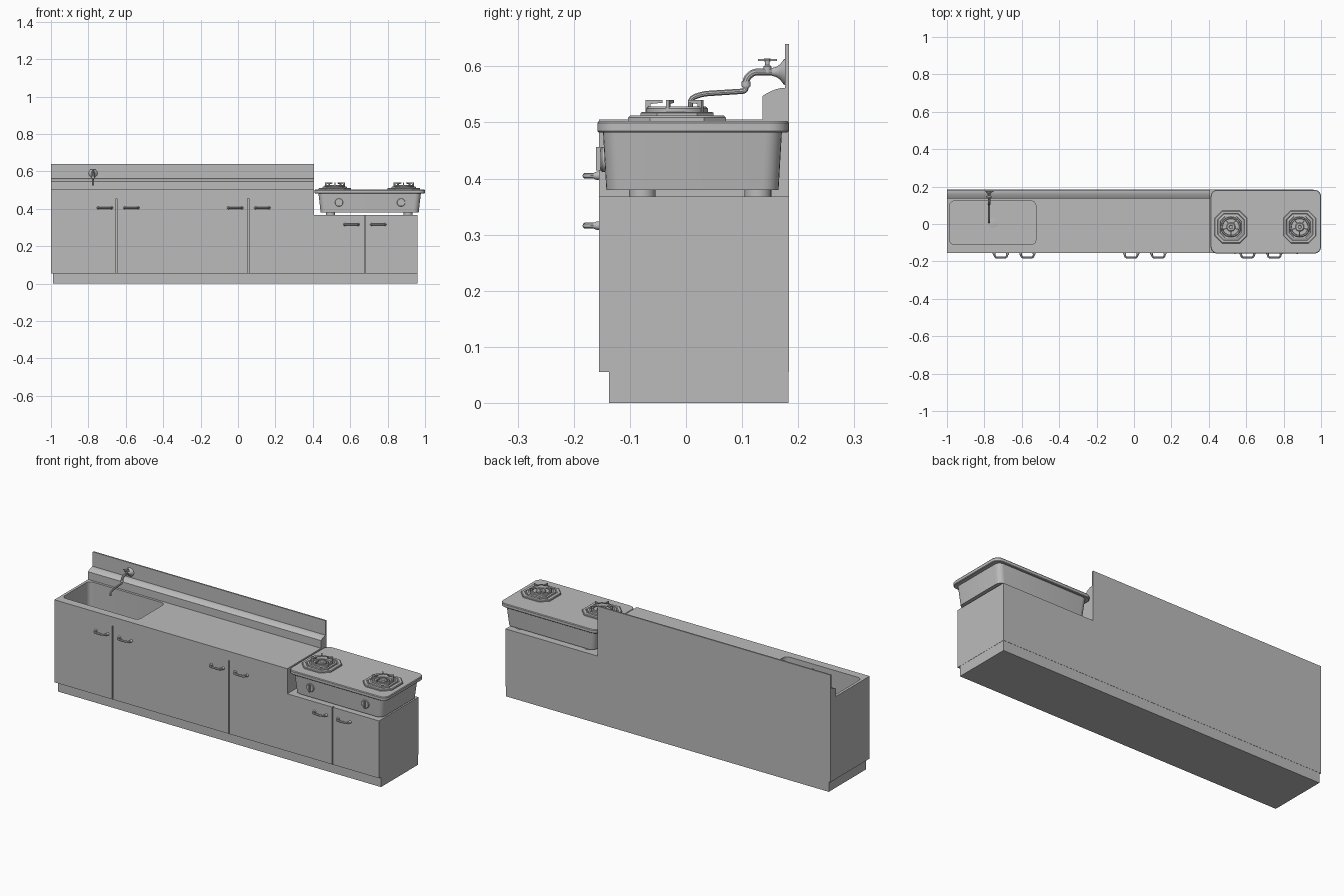
import bpy
import bmesh
from math import sin, cos, pi, radians
from mathutils import Vector, Matrix

cube = bpy.data.objects.get("Cube")
if cube:
    bpy.data.objects.remove(cube, do_unlink=True)

grey = bpy.data.materials.new("steel grey")
grey.use_nodes = True
GREY = (0.5, 0.5, 0.5, 1)
grey.diffuse_color = GREY
grey.node_tree.nodes["Principled BSDF"].inputs["Base Color"].default_value = GREY
parts = []


def add(name, data):
    data.materials.append(grey)
    ob = bpy.data.objects.new(name, data)
    bpy.context.collection.objects.link(ob)
    parts.append(ob)
    return ob


def loft(name, rings, closed=False):
    """Skin a list of equal-length point rings; cap the ends unless closed."""
    bm = bmesh.new()
    rows = [[bm.verts.new(p) for p in ring] for ring in rings]
    n = len(rows[0])
    pairs = list(zip(rows, rows[1:]))
    if closed:
        pairs.append((rows[-1], rows[0]))
    else:
        bm.faces.new(rows[0])
        bm.faces.new(rows[-1])
    for a, b in pairs:
        for i in range(n):
            j = (i + 1) % n
            bm.faces.new((a[i], a[j], b[j], b[i]))
    bmesh.ops.recalc_face_normals(bm, faces=bm.faces)
    me = bpy.data.meshes.new(name)
    bm.to_mesh(me)
    bm.free()
    return add(name, me)


def rect(x0, x1, y0, y1, z, r=0.0, seg=6):
    """Rectangle ring at height z, with corners of radius r (seg=1 chamfers)."""
    if r == 0:
        return [(x0, y0, z), (x1, y0, z), (x1, y1, z), (x0, y1, z)]
    corners = ((x1 - r, y1 - r), (x0 + r, y1 - r), (x0 + r, y0 + r), (x1 - r, y0 + r))
    return [(cx + r * cos(a), cy + r * sin(a), z)
            for q, (cx, cy) in enumerate(corners)
            for a in ((q + k / seg) * pi / 2 for k in range(seg + 1))]


def box(name, x0, x1, y0, y1, z0, z1):
    return loft(name, [rect(x0, x1, y0, y1, z) for z in (z0, z1)])


def lathe(name, centre, profile, axis="Z", closed=False, seg=28):
    """Revolve (radius, height) pairs about an axis through centre."""
    rings = [[(r * cos(t), r * sin(t), h) for t in (2 * pi * i / seg for i in range(seg))]
             for r, h in profile]
    ob = loft(name, rings, closed)
    turn = Matrix.Rotation(pi / 2, 4, "X") if axis == "-Y" else Matrix()
    ob.data.transform(Matrix.Translation(centre) @ turn)
    return ob


def tube(name, points, radius):
    """Round pipe through points, with softened corners."""
    pts = [Vector(p) for p in points]
    path = [pts[0]]
    for a, b, c in zip(pts, pts[1:], pts[2:]):
        s = min((a - b).length, (c - b).length) * 0.45
        s = min(s, radius * 2)
        p, q = b + (a - b).normalized() * s, b + (c - b).normalized() * s
        path += [p.lerp(b, t).lerp(b.lerp(q, t), t) for t in (0, 0.33, 0.67, 1)]
    path.append(pts[-1])
    cu = bpy.data.curves.new(name, "CURVE")
    cu.dimensions = "3D"
    cu.bevel_depth, cu.bevel_resolution, cu.use_fill_caps = radius, 3, True
    sp = cu.splines.new("POLY")
    sp.points.add(len(path) - 1)
    for pt, co in zip(sp.points, path):
        pt.co = (*co, 1)
    tmp = bpy.data.objects.new(name, cu)
    bpy.context.collection.objects.link(tmp)
    me = bpy.data.meshes.new_from_object(tmp.evaluated_get(bpy.context.evaluated_depsgraph_get()))
    bpy.data.objects.remove(tmp, do_unlink=True)
    me.materials.clear()
    return add(name, me)


def cut(target, cutter):
    """Subtract cutter from target, then discard the cutter."""
    cutter.hide_render = True
    mod = target.modifiers.new("cut", "BOOLEAN")
    mod.operation, mod.solver, mod.object = "DIFFERENCE", "EXACT", cutter
    bpy.context.view_layer.objects.active = target
    bpy.ops.object.modifier_apply(modifier=mod.name)
    parts.remove(cutter)
    bpy.data.objects.remove(cutter, do_unlink=True)


FRONT, BACK, STEP, END = -0.155, 0.184, 0.406, 0.96
KICK, TOP, LOW = 0.055, 0.505, 0.368

# Cabinets and recessed plinth
box("plinth", -0.99, END - 0.001, -0.137, BACK - 0.001, 0, KICK)
sink_cabinet = box("sink_cabinet", -1, STEP, FRONT, BACK, KICK, TOP)
stove_cabinet = box("stove_cabinet", STEP, END, FRONT, BACK, KICK, LOW)

# Sink basin and door gaps
cut(sink_cabinet, loft("basin_cutter", [rect(-0.985, -0.525, -0.11, 0.123, z, 0.025)
                                        for z in (0.36, 0.6)]))
for cabinet, x, top in ((sink_cabinet, -0.65, 0.455), (sink_cabinet, 0.055, 0.455),
                        (stove_cabinet, 0.68, 0.5)):
    cut(cabinet, box("gap_cutter", x - 0.003, x + 0.003, FRONT - 0.02, FRONT + 0.012,
                     KICK + 0.001, top))
lathe("sink_drain", (-0.755, 0.006, 0.36), [(0.025, 0), (0.025, 0.003), (0.018, 0.004)])

# Splashback with a rounded ledge at its foot
box("splashback", -1, STEP, 0.176, BACK, TOP, 0.64)
ledge = [(0.177, 0.504), (0.136, 0.504), (0.136, 0.547), (0.142, 0.551),
         (0.150, 0.555), (0.160, 0.559), (0.168, 0.561), (0.177, 0.561)]
loft("splashback_ledge", [[(x, y, z) for y, z in ledge] for x in (-1, STEP)])

# Door handles
for z, centres in ((0.405, (-0.712, -0.57, -0.015, 0.13)), (0.316, (0.607, 0.75))):
    for x in centres:
        tube("door_handle", [(x - 0.037, FRONT + 0.002, z), (x - 0.031, -0.179, z),
                             (x + 0.031, -0.179, z), (x + 0.037, FRONT + 0.002, z)], 0.0055)
        for side in (-1, 1):
            lathe("handle_foot", (x + side * 0.036, FRONT, z),
                  [(0.0075, -0.001), (0.0075, 0.004), (0.005, 0.01)], "-Y", seg=16)

# Wall tap
TAP = -0.775
lathe("tap_flange", (TAP, 0.177, 0.59),
      [(0.024, 0), (0.022, 0.003), (0.014, 0.009), (0.009, 0.016), (0.007, 0.024)], "-Y")
tube("tap_body", [(TAP, 0.175, 0.59), (TAP, 0.12, 0.59), (TAP, 0.107, 0.578),
                  (TAP, 0.107, 0.562)], 0.0065)
lathe("tap_collar", (TAP, 0.107, 0.564), [(0.008, 0), (0.008, 0.009)], seg=16)
tube("tap_spout", [(TAP, 0.107, 0.57), (TAP, 0.107, 0.556), (TAP, 0.03, 0.551),
                   (TAP, 0.008, 0.543), (TAP, 0.008, 0.525)], 0.005)
lathe("tap_stem", (TAP, 0.145, 0.59), [(0.007, 0), (0.007, 0.01), (0.004, 0.012), (0.004, 0.022)],
      seg=16)
lathe("tap_hub", (TAP, 0.145, 0.609), [(0.006, 0), (0.006, 0.005)], seg=16)
for k in range(2):
    bar = box("tap_cross_bar", -0.017, 0.017, -0.0035, 0.0035, -0.002, 0.002)
    bar.data.transform(Matrix.Translation((TAP, 0.145, 0.6115)) @ Matrix.Rotation(k * pi / 2, 4, "Z"))

# Stove: tapered body, feet and overhanging top plate
loft("stove_body", [rect(0.442, 0.966, -0.142, 0.165, 0.38, 0.03),
                    rect(0.430, 0.978, -0.148, 0.171, 0.485, 0.03)])
for x in (0.495, 0.91):
    for y in (-0.078, 0.128):
        lathe("stove_foot", (x, y, LOW - 0.001), [(0.024, 0), (0.024, 0.014)])
loft("stove_top", [rect(0.41 + i, 1 - i, -0.158 + i, 0.183 - i, z, 0.036 - i)
                   for i, z in ((0.003, 0.482), (0, 0.485), (0, 0.499), (0.003, 0.503))])

# Burners with stepped octagonal trays, rings and pan supports
BY = -0.016
for x in (0.518, 0.886):
    def octagon(h, z):
        return rect(x - h, x + h, BY - h, BY + h, z, h * 0.45, 1)
    loft("burner_tray", [octagon(0.087, 0.502), octagon(0.087, 0.509), octagon(0.084, 0.512),
                         octagon(0.072, 0.512), octagon(0.069, 0.509)])
    loft("burner_step", [octagon(0.065, 0.508), octagon(0.065, 0.517), octagon(0.062, 0.519),
                         octagon(0.057, 0.519), octagon(0.055, 0.514)])
    lathe("burner_ring", (x, BY, 0.512),
          [(0.055, 0), (0.055, 0.013), (0.052, 0.016), (0.046, 0.016), (0.044, 0.012), (0.044, 0)],
          closed=True)
    lathe("burner_cap", (x, BY, 0.512), [(0.024, 0), (0.024, 0.008), (0.02, 0.012), (0.01, 0.012),
                                         (0.008, 0.009)])
    for k in range(5):
        a = -pi / 2 + k * 2 * pi / 5
        arm = [(0.056, -0.012), (0.056, 0.010), (0.026, 0.010), (0.026, 0.005),
               (0.047, 0.003), (0.049, -0.012)]
        support = loft("pan_support", [[(r, w, z) for r, z in arm] for w in (-0.0028, 0.0028)])
        support.data.transform(Matrix.Translation((x, BY, 0.53)) @ Matrix.Rotation(a, 4, "Z"))

# Stove knobs with upright grips
for x in (0.54, 0.872):
    lathe("stove_knob", (x, -0.144, 0.434), [(0.022, 0), (0.022, 0.006), (0.02, 0.008)], "-Y")
    box("knob_grip", x - 0.004, x + 0.004, -0.16, -0.148, 0.414, 0.456)

# Smooth curved surfaces, keep hard edges
bpy.ops.object.select_all(action="DESELECT")
for ob in parts:
    ob.select_set(True)
bpy.context.view_layer.objects.active = parts[0]
bpy.ops.object.shade_smooth_by_angle(angle=radians(35))
